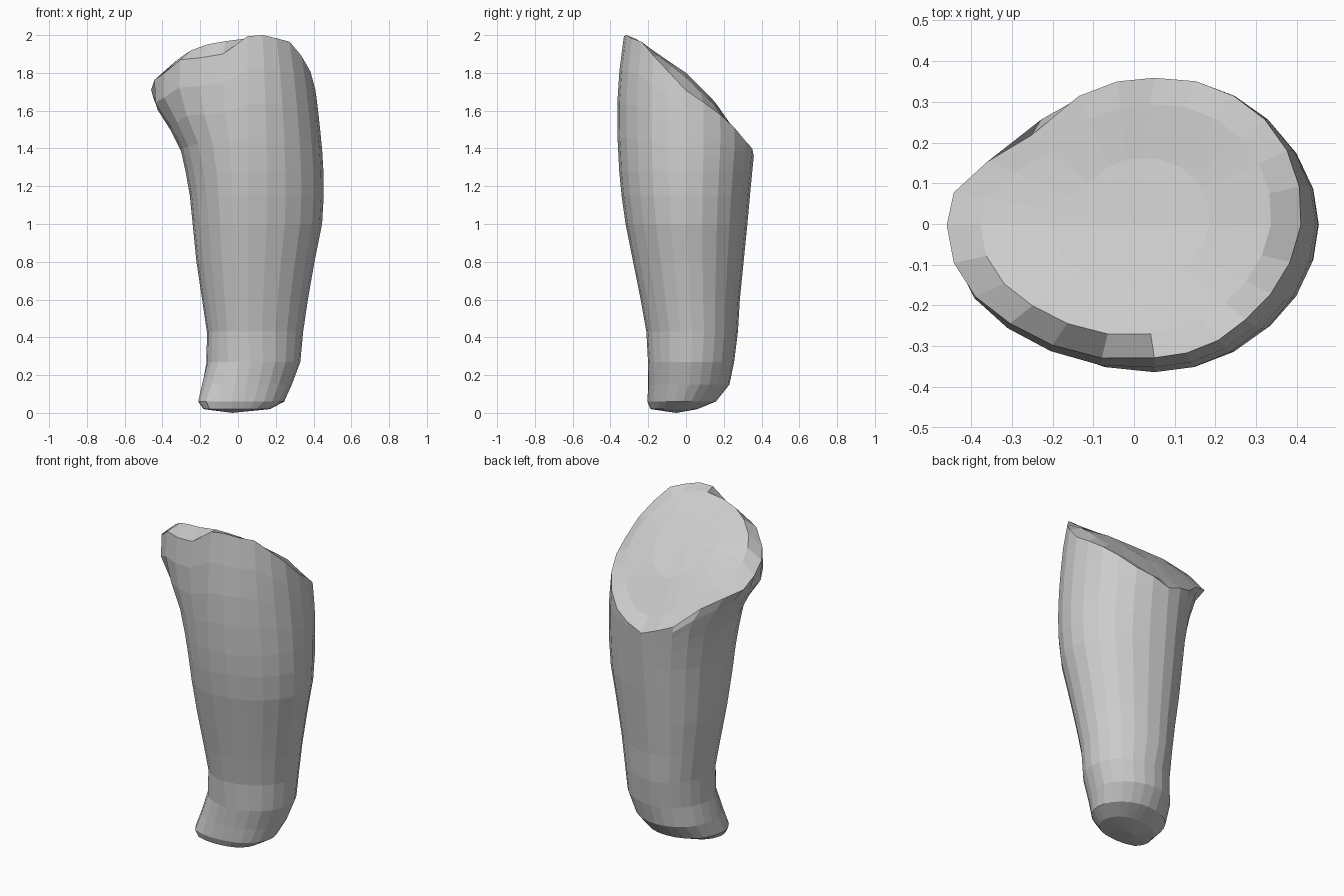
import bpy, bmesh
from math import sin, cos, radians

if "Cube" in bpy.data.objects:
    bpy.data.objects.remove(bpy.data.objects["Cube"])

N = 24

# Outline by height: z, x min, x max, y min, y max
SECTIONS = [
    (0.02, -0.17, 0.17, -0.18, 0.06),
    (0.05, -0.20, 0.24, -0.195, 0.15),
    (0.15, -0.185, 0.285, -0.195, 0.23),
    (0.27, -0.165, 0.33, -0.20, 0.255),
    (0.43, -0.165, 0.345, -0.21, 0.275),
    (0.60, -0.19, 0.37, -0.24, 0.285),
    (0.80, -0.22, 0.405, -0.28, 0.305),
    (1.00, -0.24, 0.445, -0.32, 0.325),
    (1.20, -0.26, 0.457, -0.348, 0.343),
    (1.40, -0.305, 0.445, -0.362, 0.363),
    (1.55, -0.385, 0.43, -0.364, 0.363),
    (1.65, -0.46, 0.418, -0.364, 0.36),
    (1.77, -0.46, 0.402, -0.358, 0.35),
    (2.00, -0.44, 0.36, -0.328, 0.33),
]
# Height of the ragged upper edge by angle
RIM = [(0, 1.71), (30, 1.58), (60, 1.44), (90, 1.36), (120, 1.43), (140, 1.57),
       (165, 1.65), (190, 1.75), (210, 1.80), (225, 1.87), (240, 1.88), (255, 1.90),
       (260, 1.99), (285, 2.0), (315, 1.965), (340, 1.84), (360, 1.71)]
# Ridge of the sloping top by y
TOP = [(-0.33, 2.0), (-0.27, 1.98), (0.0, 1.80), (0.15, 1.65), (0.27, 1.49), (0.36, 1.36)]


def sample(table, t):
    t = min(max(t, table[0][0]), table[-1][0])
    for a, b in zip(table, table[1:]):
        if t <= b[0]:
            f = (t - a[0]) / (b[0] - a[0])
            return [p + (q - p) * f for p, q in zip(a[1:], b[1:])]


def wall_point(deg, z):
    x0, x1, y0, y1 = sample(SECTIONS, z)
    cx = 0.05 if z > 0.3 else 0.05 * z / 0.3 + 0.02
    cy = (y0 + y1) / 2
    c, s = cos(radians(deg)), sin(radians(deg))
    # pointed front-left corner at the lower end
    push = 1 + 0.28 * max(0, 1 - z / 0.32) * max(0, 1 - abs(deg - 225) / 50)
    # flatten the back of the upper left flare
    pinch = 0.85 if z > 1.5 and 135 <= deg < 180 else 1
    return (cx + c * (x1 - cx if c > 0 else cx - x0) * push,
            cy + s * (y1 - y0) / 2 * push * pinch, z)


bm = bmesh.new()
angles = [i * 360 / N for i in range(N)]
rings = []


def add_ring(points):
    rings.append([bm.verts.new(p) for p in points])


# Side wall, with the upper rows following the slanted edge
for z in (0.02, 0.06, 0.15, 0.27, 0.43, 0.6, 0.8, 1.0, 1.15, 1.28):
    add_ring([wall_point(a, z) for a in angles])
for f in (0.25, 0.5, 0.75, 1.0):
    add_ring([wall_point(a, 1.28 + (sample(RIM, a)[0] - 1.28) * f) for a in angles])

# Slightly domed sloping top
rim = [v.co.copy() for v in rings[-1]]
for k, blend in ((0.82, 0.85), (0.45, 1.0)):
    pts = []
    for p in rim:
        x, y = p.x * k, p.y * k
        z = sample(TOP, y)[0] - 0.12 * max(0, -x - 0.2) - 0.1 * max(0, x - 0.2)
        pts.append((x, y, p.z + (z - p.z) * blend))
    add_ring(pts)

for a, b in zip(rings, rings[1:]):
    for i in range(N):
        j = (i + 1) % N
        bm.faces.new((a[i], a[j], b[j], b[i]))

# Close both ends
top = bm.verts.new((0, 0, sample(TOP, 0)[0]))
base = bm.verts.new((-0.03, -0.05, 0.0))
for i in range(N):
    j = (i + 1) % N
    bm.faces.new((rings[-1][i], rings[-1][j], top))
    bm.faces.new((rings[0][j], rings[0][i], base))
bmesh.ops.recalc_face_normals(bm, faces=bm.faces)

mesh = bpy.data.meshes.new("lower_leg")
bm.to_mesh(mesh)
bm.free()
bpy.context.collection.objects.link(bpy.data.objects.new("lower_leg", mesh))
